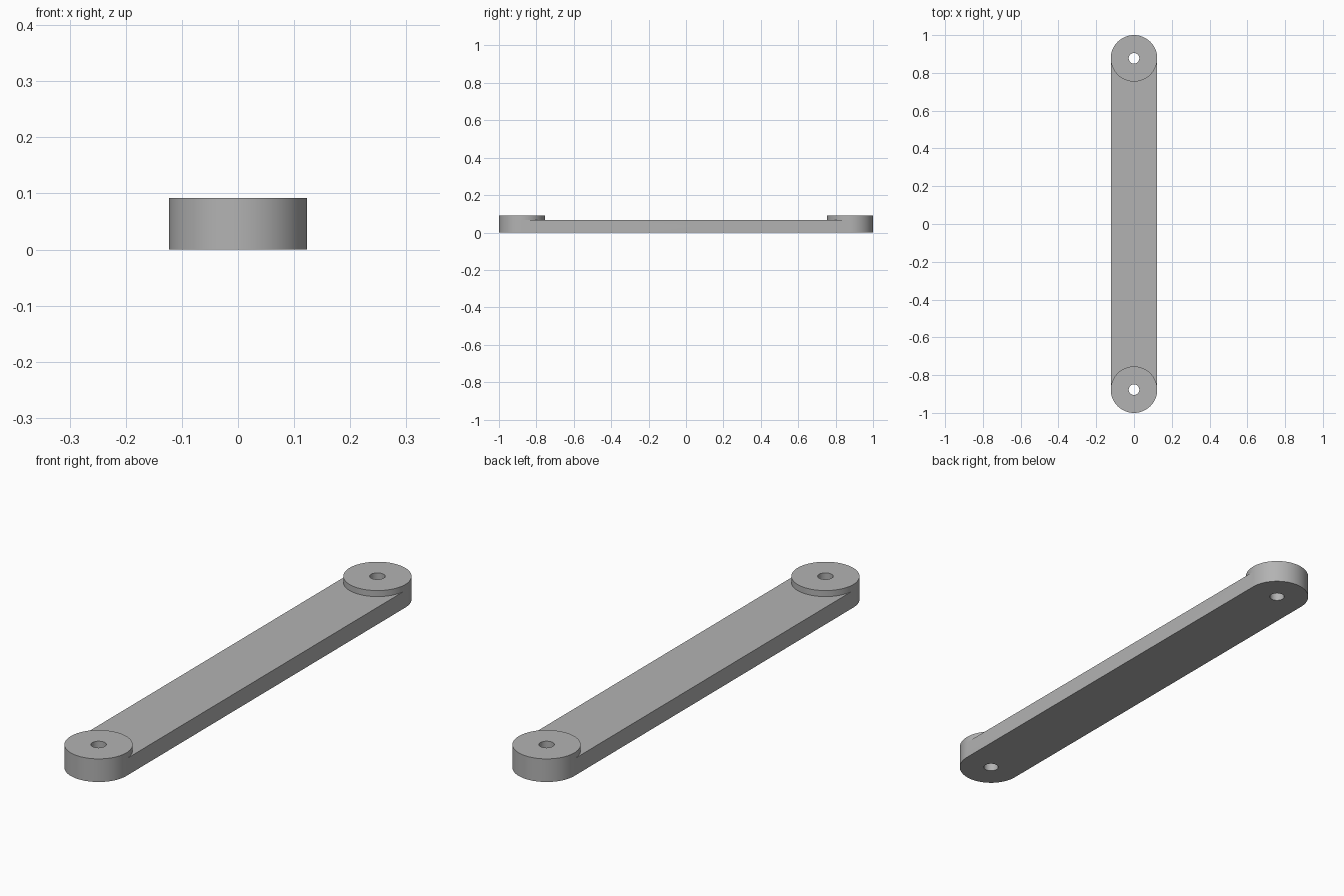
import bpy, bmesh, math

cube = bpy.data.objects.get("Cube")
if cube:
    bpy.data.objects.remove(cube, do_unlink=True)

RADIUS, HOLE = 0.123, 0.028        # boss and pin hole
CENTRE = 1 - RADIUS                # distance of each boss from the middle
BAR_TOP, BOSS_TOP = 0.068, 0.092
N = 96
HALF = N // 2

grey = bpy.data.materials.new("plain grey")
grey.use_nodes = True
colour = (0.45, 0.45, 0.45, 1)
grey.diffuse_color = colour
grey.node_tree.nodes["Principled BSDF"].inputs["Base Color"].default_value = colour

bm = bmesh.new()


def ring(side, radius, z):
    """Circle around one boss centre; the first half faces the bar's end."""
    angles = [math.tau * i / N for i in range(N)]
    return [bm.verts.new((radius * math.cos(a),
                          side * (CENTRE + radius * math.sin(a)), z)) for a in angles]


def bridge(a, b, count=N):
    for i in range(count):
        j = (i + 1) % N
        bm.faces.new((a[i], a[j], b[j], b[i]))


def inner_arc(loop):
    return loop[HALF:] + loop[:1]


# Bosses with through holes, one at each end
ends = []
for side in (-1, 1):
    low, mid, top = [ring(side, RADIUS, z) for z in (0, BAR_TOP, BOSS_TOP)]
    hole_low, hole_top = [ring(side, HOLE, z) for z in (0, BOSS_TOP)]
    bridge(low, mid, HALF)         # rounded bar end
    bridge(mid, top)               # raised boss wall
    bridge(top, hole_top)
    bridge(hole_top, hole_low)
    bridge(hole_low, low)
    ends.append((low, mid))

# Flat bar between the bosses
(low_a, mid_a), (low_b, mid_b) = ends
for a, b in ((low_a, low_b), (mid_a, mid_b)):
    bm.faces.new(inner_arc(a) + inner_arc(b)[::-1])
for i in (0, HALF):
    bm.faces.new((low_a[i], low_b[i], mid_b[i], mid_a[i]))

bmesh.ops.recalc_face_normals(bm, faces=bm.faces[:])
mesh = bpy.data.meshes.new("link_bar")
bm.to_mesh(mesh)
bm.free()
mesh.materials.append(grey)
link = bpy.data.objects.new("link_bar", mesh)
bpy.context.collection.objects.link(link)

bpy.ops.object.select_all(action="DESELECT")
link.select_set(True)
bpy.context.view_layer.objects.active = link
bpy.ops.object.shade_smooth_by_angle(angle=math.radians(30))
